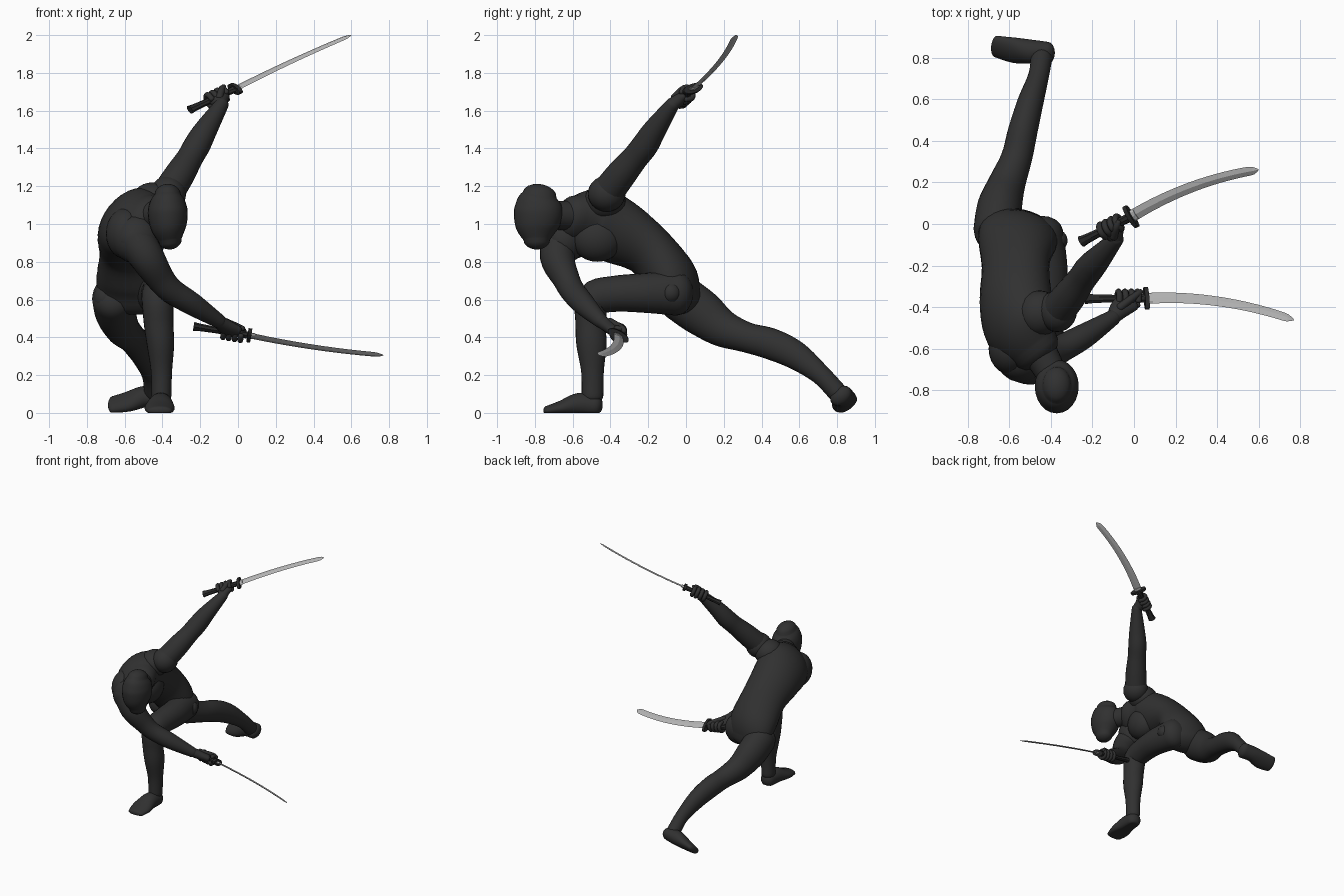
import bpy, bmesh, math
from mathutils import Vector

if "Cube" in bpy.data.objects:
    bpy.data.objects.remove(bpy.data.objects["Cube"])


def material(name, c):
    m = bpy.data.materials.new(name)
    m.diffuse_color = (c, c, c, 1)
    m.use_nodes = True
    m.node_tree.nodes["Principled BSDF"].inputs["Base Color"].default_value = m.diffuse_color
    return m


BODY = material("charcoal body", 0.03)
GRIP = material("black grip", 0.022)
STEEL = material("grey steel", 0.48)


def spline(a, b, c, d, t):
    return b + 0.5 * t * ((c - a) + t * (2 * a - 5 * b + 4 * c - d + t * (3 * b - a - 3 * c + d)))


def loft(name, pts, side=(1, 0, 0), mat=BODY, n=24, steps=5, cap=0.8, smooth=True, sides=None):
    """Elliptical tube through (x, y, z, half width, half depth); ends rounded by cap."""
    sides = sides or [side] * len(pts)
    rows = [Vector(tuple(p) + tuple(s)) for p, s in zip(pts, sides)]
    fine = []
    for i in range(len(rows) - 1):
        a, d = rows[max(i - 1, 0)], rows[min(i + 2, len(rows) - 1)]
        fine += [spline(a, rows[i], rows[i + 1], d, k / steps) for k in range(steps)]
    fine.append(rows[-1])
    rings = []
    for i, r in enumerate(fine):
        lo, hi = fine[max(i - 1, 0)], fine[min(i + 1, len(fine) - 1)]
        t = (Vector(hi[:3]) - Vector(lo[:3])).normalized()
        s = Vector(r[5:8])
        s = (s - t * s.dot(t)).normalized()
        rings.append((Vector(r[:3]), s, t.cross(s), r[3], r[4], t))

    def ends(ring, sign):
        o, s, u, a, b, t = ring
        h = min(a, b) * cap * sign
        return [(o + t * h * math.sin(q), s, u, a * math.cos(q), b * math.cos(q), t)
                for q in (0.35, 0.7, 1.05, 1.35, 1.5)]
    if cap:
        rings = ends(rings[0], -1)[::-1] + rings + ends(rings[-1], 1)
    bm = bmesh.new()
    loops = []
    for o, s, u, a, b, t in rings:
        ring = []
        for k in range(n):
            q = 2 * math.pi * k / n
            p = o + s * a * math.cos(q) + u * b * math.sin(q)
            p.z = max(p.z, 0)          # soles stay flat on the ground
            ring.append(bm.verts.new(p))
        loops.append(ring)
    for r0, r1 in zip(loops, loops[1:]):
        for k in range(n):
            bm.faces.new((r0[k], r0[(k + 1) % n], r1[(k + 1) % n], r1[k]))
    bm.faces.new(loops[0][::-1])
    bm.faces.new(loops[-1])
    bmesh.ops.recalc_face_normals(bm, faces=bm.faces)
    me = bpy.data.meshes.new(name)
    bm.to_mesh(me)
    bm.free()
    ob = bpy.data.objects.new(name, me)
    bpy.context.collection.objects.link(ob)
    me.materials.append(mat)
    for f in me.polygons:
        f.use_smooth = smooth
    return ob


def ball(name, loc, r):
    bpy.ops.mesh.primitive_uv_sphere_add(segments=24, ring_count=14, radius=1, location=loc)
    ob = bpy.context.object
    ob.name, ob.scale = name, r
    ob.data.materials.append(BODY)
    bpy.ops.object.shade_smooth()


# torso: bent forward and twisted, from pelvis to base of neck
loft("torso", [(-.555, -.035, .61, .19, .11), (-.56, -.08, .715, .19, .14), (-.57, -.2, .86, .168, .135),
               (-.57, -.36, .96, .19, .158), (-.545, -.5, 1.015, .205, .15), (-.48, -.6, 1.03, .14, .11)],
     sides=[(1, -.25, .05), (1, -.15, .1), (.9, .2, .35), (.65, .42, .58), (.49, .56, .67), (.5, .5, .6)], n=32)
ball("chest", (-.49, -.47, .93), (.11, .14, .13))
ball("left_shoulder_blade", (-.455, -.43, 1.12), (.11, .11, .1))
ball("right_shoulder_blade", (-.595, -.6, .95), (.105, .125, .135))
loft("neck", [(-.48, -.57, 1.04, .085, .09), (-.38, -.75, 1.05, .07, .07)], (0, 0, 1))
loft("head", [(-.372, -.775, 1.155, .07, .09), (-.372, -.78, 1.12, .093, .115), (-.372, -.782, 1.06, .106, .13),
              (-.368, -.79, .98, .094, .113), (-.36, -.79, .915, .062, .07)])

# raised left arm
ball("left_shoulder", (-.37, -.42, 1.16), (.095, .1, .095))
loft("left_arm", [(-.38, -.43, 1.15, .085, .085), (-.31, -.345, 1.26, .08, .08), (-.255, -.27, 1.35, .07, .07),
                  (-.215, -.215, 1.42, .07, .07), (-.17, -.165, 1.5, .061, .061), (-.085, -.07, 1.635, .037, .037)])

# lowered right arm
ball("right_shoulder", (-.54, -.645, .92), (.125, .115, .13))
loft("right_arm", [(-.55, -.66, .93, .105, .1), (-.48, -.68, .82, .092, .092), (-.41, -.635, .71, .075, .072),
                   (-.35, -.6, .645, .068, .066), (-.24, -.54, .575, .06, .06), (-.1, -.45, .485, .038, .038)])

# front (left) leg and rear (right) leg
ball("left_hip", (-.375, -.08, .635), (.055, .055, .055))
ball("right_hip", (-.70, -.05, .61), (.065, .07, .08))
loft("front_leg", [(-.45, -.05, .635, .11, .12), (-.42, -.22, .635, .1, .105), (-.42, -.38, .63, .092, .095),
                   (-.425, -.49, .6, .085, .092), (-.42, -.505, .47, .078, .08), (-.41, -.5, .36, .072, .08),
                   (-.405, -.495, .22, .056, .06), (-.405, -.495, .09, .052, .057)])
loft("front_foot", [(-.405, -.485, .04, .055, .06), (-.41, -.57, .045, .065, .06), (-.415, -.66, .025, .08, .04),
                    (-.415, -.735, .012, .065, .025)])
loft("rear_leg", [(-.66, -.03, .61, .113, .125), (-.647, .08, .53, .108, .122), (-.613, .19, .45, .09, .1),
                  (-.565, .32, .4, .075, .08), (-.535, .45, .365, .071, .083), (-.5, .58, .305, .063, .075),
                  (-.46, .71, .205, .05, .054), (-.445, .8, .11, .052, .052)])
loft("rear_foot", [(-.42, .82, .09, .062, .048), (-.5, .83, .085, .06, .055), (-.58, .837, .06, .07, .042),
                   (-.665, .855, .045, .062, .028)], (0, .8, .6))


def sword(tag, pommel, guard, tip, bulge, wide, wrist, grip):
    """Curved sword with guard and grip, plus the hand that holds it."""
    P, G, T, B = map(Vector, (pommel, guard, tip, bulge))
    d = (G - P).normalized()
    pts = []
    for k in range(9):
        t = k / 8
        pts.append((*(G.lerp(T, t) + B * 4 * t * (1 - t)), .03 - .007 * t, .006))
    back = Vector(pts[-1][:3]).lerp(Vector(pts[-2][:3]), .35)
    pts[-1] = (*T, .002, .001)
    pts.insert(8, (*back, .021, .005))
    loft(tag + "_blade", pts, wide, STEEL, n=4, steps=2, cap=0, smooth=False)
    loft(tag + "_collar", [(*(G - d * .01), .028, .012), (*(G + d * .03), .028, .01)], wide, STEEL, n=8, cap=0, smooth=False)
    loft(tag + "_grip", [(*P, .03, .022), (*P.lerp(G, .15), .024, .018), (*P.lerp(G, .6), .02, .016),
                         (*G, .024, .018)], wide, GRIP, n=8, cap=0, smooth=False)
    loft(tag + "_guard", [(*(G - d * .01), .062, .026), (*(G + d * .01), .062, .026)], wide, GRIP, n=16, steps=1, cap=0, smooth=False)
    # palm, four curled fingers and thumb
    W, H = Vector(wrist), P.lerp(G, grip)
    out = (H - W)
    out = (out - d * out.dot(d)).normalized()
    up = d.cross(out)
    loft(tag + "_palm", [(*W, .034, .034), (*W.lerp(H, .45), .05, .035), (*(H - out * .015), .06, .032)], d)
    for i in range(4):
        c = H + d * (i - 1.5) * .031
        arc = [c + (out * math.cos(q) + up * math.sin(q)) * .034 for q in (-2.4, -1.4, -.5, .5, 1.4, 2.4)]
        loft(f"{tag}_finger_{i + 1}", [(*p, .015, .014) for p in arc], d, n=10, steps=3)
    loft(tag + "_thumb", [(*(W.lerp(H, .4) + up * .025), .02, .02), (*(H + d * .035 + up * .036), .017, .017),
                          (*(H + d * .06 + up * .03 + out * .02), .013, .013)], (.3, .5, .8), n=12)


sword("upper", (-.255, -.085, 1.605), (-.015, .035, 1.715), (.6, .262, 2.0), (-.008, .032, .004),
      (-.3, .8, .3), (-.085, -.07, 1.635), .6)
sword("lower", (-.235, -.36, .458), (.06, -.358, .41), (.77, -.462, .306), (0, .036, -.012),
      (0, .87, -.5), (-.1, -.45, .485), .7)
